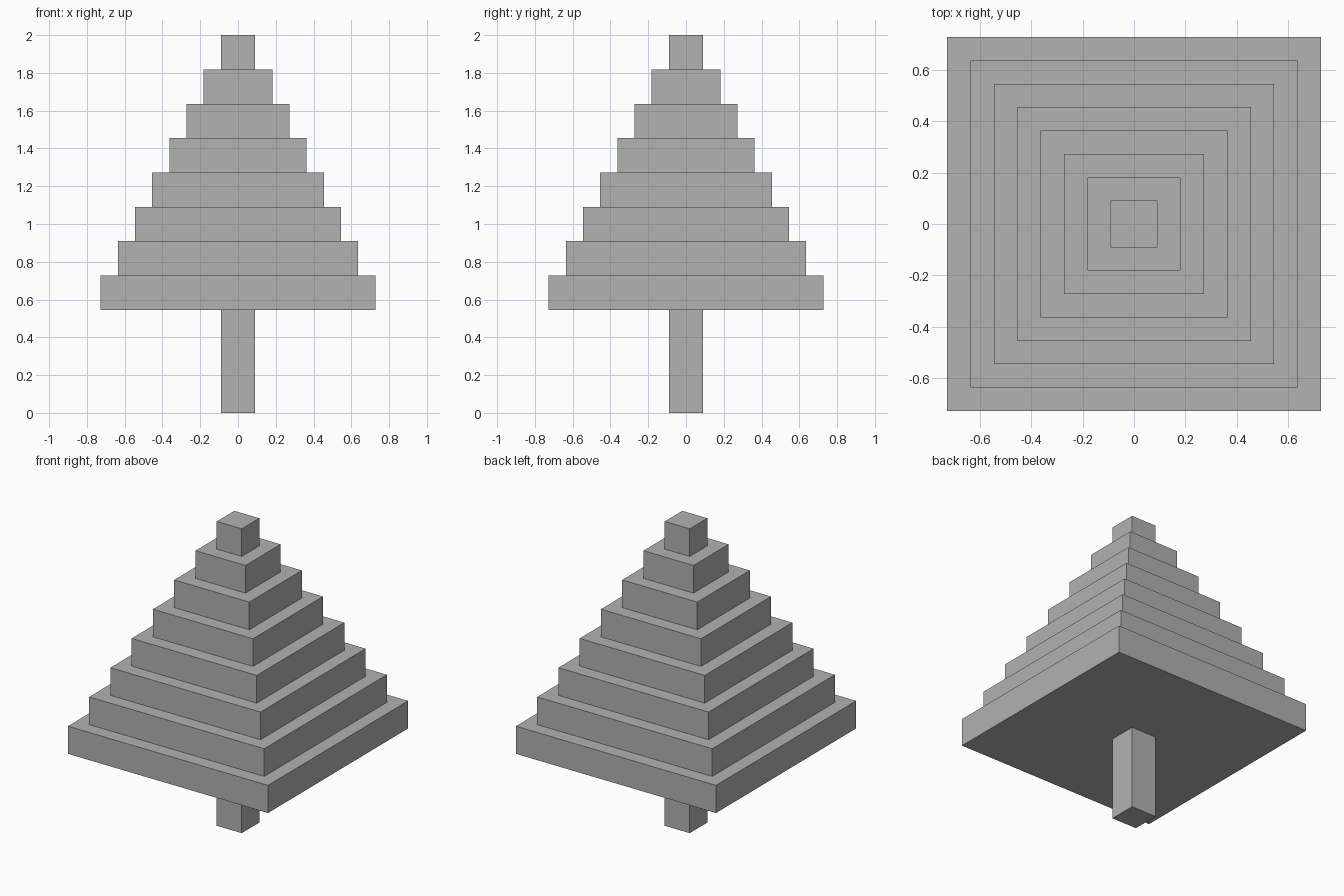
import bpy

cube = bpy.data.objects.get("Cube")
if cube:
    bpy.data.objects.remove(cube, do_unlink=True)

UNIT = 2 / 11          # height of one tier
TRUNK_UNITS = 3
TIERS = 8

# Single grey material
grey = bpy.data.materials.new("plain_grey")
grey.use_nodes = True
color = (0.445, 0.445, 0.445, 1)
grey.diffuse_color = color
grey.node_tree.nodes["Principled BSDF"].inputs["Base Color"].default_value = color


def block(name, width, bottom, height):
    """Square block centred on the z axis."""
    bpy.ops.mesh.primitive_cube_add(size=1, location=(0, 0, bottom + height / 2))
    obj = bpy.context.object
    obj.name = name
    obj.scale = (width, width, height)
    bpy.ops.object.transform_apply(location=False, rotation=False, scale=True)
    obj.data.materials.append(grey)
    return obj


# Trunk
block("trunk", UNIT, 0, TRUNK_UNITS * UNIT)

# Stepped foliage, each tier one unit narrower than the one below
for i in range(TIERS):
    block(f"foliage_tier_{i + 1}", (TIERS - i) * UNIT, (TRUNK_UNITS + i) * UNIT, UNIT)
